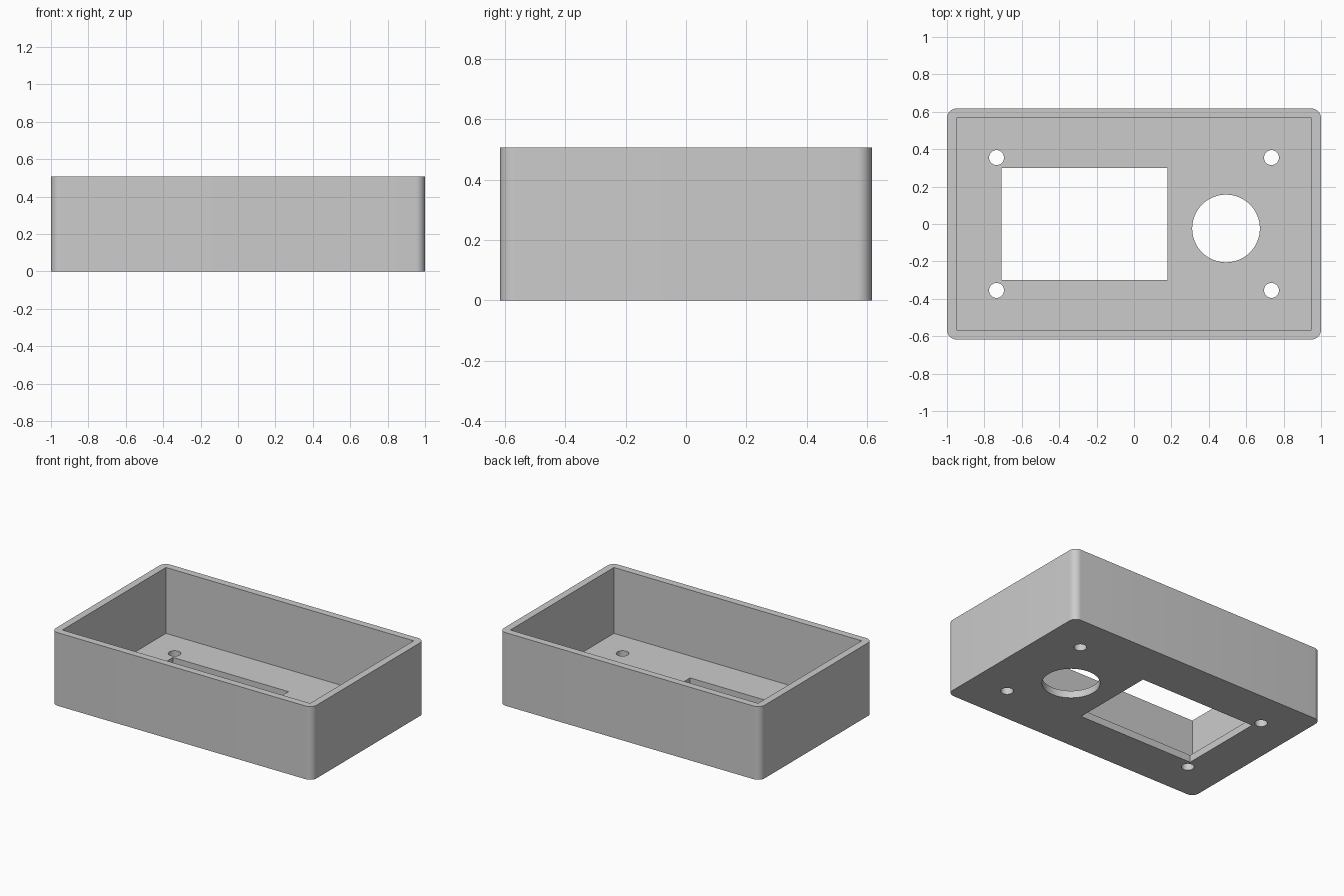
import bpy
import bmesh
from mathutils import Matrix, Vector

if "Cube" in bpy.data.objects:
    bpy.data.objects.remove(bpy.data.objects["Cube"], do_unlink=True)

LENGTH, DEPTH, HEIGHT = 2.0, 1.234, 0.507
WALL, FLOOR, CORNER = 0.05, 0.05, 0.05

grey = bpy.data.materials.new("case grey")
grey.use_nodes = True
grey.diffuse_color = (0.6, 0.6, 0.6, 1)
grey.node_tree.nodes["Principled BSDF"].inputs["Base Color"].default_value = (0.6, 0.6, 0.6, 1)


def finish(bm, name):
    mesh = bpy.data.meshes.new(name)
    bm.to_mesh(mesh)
    bm.free()
    obj = bpy.data.objects.new(name, mesh)
    bpy.context.collection.objects.link(obj)
    mesh.materials.append(grey)
    return obj


def block(name, low, high, radius=0):
    """Box between two corners, with optional rounded upright edges."""
    low, high = Vector(low), Vector(high)
    bm = bmesh.new()
    place = Matrix.Translation((low + high) / 2) @ Matrix.Diagonal((*(high - low), 1))
    bmesh.ops.create_cube(bm, size=1, matrix=place)
    if radius:
        upright = [e for e in bm.edges
                   if abs(e.verts[0].co.z - e.verts[1].co.z) > 0.01]
        bmesh.ops.bevel(bm, geom=upright, offset=radius, segments=10,
                        profile=0.5, affect='EDGES')
    return finish(bm, name)


def drill(name, x, y, radius, sides):
    """Upright cylinder passing through the floor."""
    bm = bmesh.new()
    bmesh.ops.create_cone(bm, cap_ends=True, segments=sides, radius1=radius,
                          radius2=radius, depth=0.4,
                          matrix=Matrix.Translation((x, y, 0)))
    return finish(bm, name)


# Outer shell with rounded upright corners
hx, hy = LENGTH / 2, DEPTH / 2
case = block("case", (-hx, -hy, 0), (hx, hy, HEIGHT), CORNER)

# Open cavity, display window, dial hole and four screw holes
cutters = [
    block("cavity_cutter", (WALL - hx, WALL - hy, FLOOR), (hx - WALL, hy - WALL, 1)),
    block("window_cutter", (-0.708, -0.3, -0.2), (0.178, 0.3, 0.2)),
    drill("dial_hole_cutter", 0.492, -0.024, 0.181, 64),
]
for sx in (-1, 1):
    for sy in (-1, 1):
        cutters.append(drill("screw_hole_cutter", sx * 0.735, sy * 0.355, 0.04, 32))

bpy.ops.object.select_all(action='DESELECT')
case.select_set(True)
bpy.context.view_layer.objects.active = case
for cutter in cutters:
    cutter.hide_render = True
    cut = case.modifiers.new(cutter.name, 'BOOLEAN')
    cut.operation = 'DIFFERENCE'
    cut.solver = 'EXACT'
    cut.object = cutter
    bpy.ops.object.modifier_apply(modifier=cut.name)
    bpy.data.objects.remove(cutter, do_unlink=True)

# Smooth the curved walls, keep the edges crisp
bpy.ops.object.shade_smooth_by_angle()
